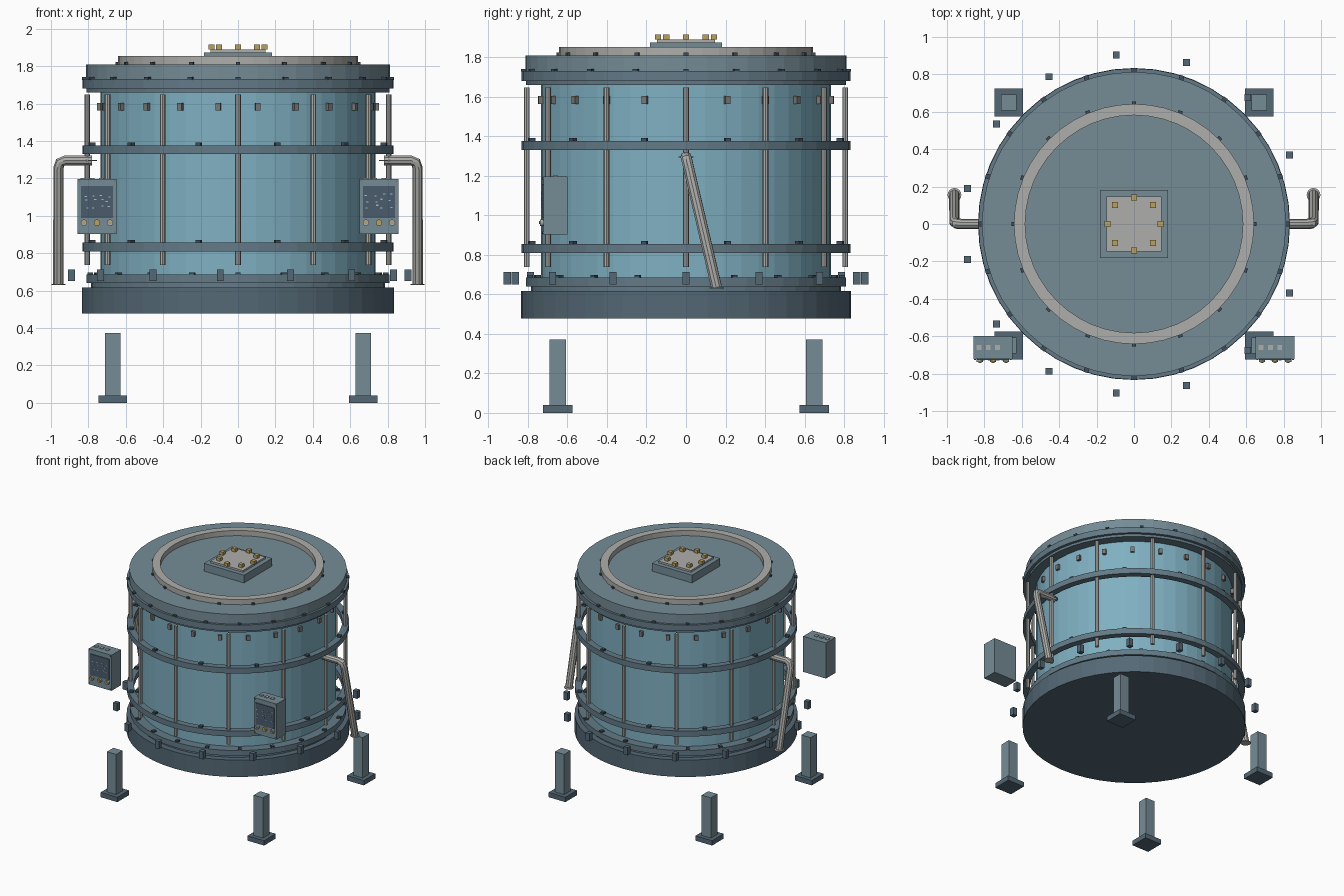
import bpy, bmesh, math, random
from mathutils import Matrix, Vector

if "Cube" in bpy.data.objects:
    bpy.data.objects.remove(bpy.data.objects["Cube"])


def material(name, rgb):
    m = bpy.data.materials.new(name)
    m.use_nodes = True
    linear = [((c + 0.055) / 1.055) ** 2.4 for c in rgb] + [1]
    m.diffuse_color = linear
    m.node_tree.nodes["Principled BSDF"].inputs["Base Color"].default_value = linear
    return m


BODY = material("tank blue", (0.50, 0.69, 0.76))
STEEL = material("blue grey steel", (0.46, 0.55, 0.59))
BAND = material("band steel", (0.39, 0.48, 0.53))
DARK = material("dark steel", (0.33, 0.41, 0.46))
BOLT = material("bolt dark", (0.24, 0.30, 0.35))
GREY = material("light grey metal", (0.68, 0.68, 0.67))
BROWN = material("warm grey", (0.48, 0.47, 0.46))
GOLD = material("brass", (0.74, 0.63, 0.37))
SCREEN = material("screen slate", (0.29, 0.36, 0.42))
LIGHT = material("indicator blue", (0.62, 0.76, 0.82))


def finish(name, bm, mat):
    mesh = bpy.data.meshes.new(name)
    bmesh.ops.recalc_face_normals(bm, faces=bm.faces)
    bm.to_mesh(mesh)
    bm.free()
    mesh.materials.append(mat)
    ob = bpy.data.objects.new(name, mesh)
    bpy.context.scene.collection.objects.link(ob)
    return ob


def boxes(name, mat, centres, size):
    bm = bmesh.new()
    for c in centres:
        bmesh.ops.create_cube(bm, size=1, matrix=Matrix.Translation(c) @ Matrix.Diagonal((*size, 1)))
    return finish(name, bm, mat)


def turned_boxes(name, mat, r, z, count, size, start=0):
    # size is radial, tangential, vertical
    bm = bmesh.new()
    for i in range(count):
        turn = Matrix.Rotation(start + math.tau * i / count, 4, "Z")
        bmesh.ops.create_cube(bm, size=1, matrix=turn @ Matrix.Translation((r, 0, z)) @ Matrix.Diagonal((*size, 1)))
    return finish(name, bm, mat)


def cylinders(name, mat, centres, r, h, sides=12, axis="Z"):
    bm = bmesh.new()
    tilt = Matrix.Rotation(math.pi / 2, 4, "X") if axis == "Y" else Matrix()
    for c in centres:
        bmesh.ops.create_cone(bm, cap_ends=True, segments=sides, radius1=r, radius2=r, depth=h,
                              matrix=Matrix.Translation(c) @ tilt)
    return finish(name, bm, mat)


def circle(r, z, count, start=0):
    return [Vector((r * math.cos(start + math.tau * i / count), r * math.sin(start + math.tau * i / count), z))
            for i in range(count)]


def drum(name, mat, r, z0, z1):
    return cylinders(name, mat, [(0, 0, (z0 + z1) / 2)], r, z1 - z0, 48)


def ring(name, mat, inner, outer, z0, z1, sides=48):
    bm = bmesh.new()
    profile = [(inner, z0), (outer, z0), (outer, z1), (inner, z1)]
    loops = [[bm.verts.new(p) for p in circle(r, z, sides)] for r, z in profile]
    for a, b in zip(loops, loops[1:] + loops[:1]):
        for i in range(sides):
            j = (i + 1) % sides
            bm.faces.new((a[i], a[j], b[j], b[i]))
    return finish(name, bm, mat)


# Tank, base and lid
drum("base", DARK, 0.834, 0.478, 0.617)
drum("base_neck", BAND, 0.785, 0.617, 0.645)
drum("lower_flange", BAND, 0.81, 0.64, 0.685)
drum("tank_body", BODY, 0.735, 0.68, 1.68)
drum("upper_neck", BAND, 0.81, 1.66, 1.685)
drum("upper_flange", BAND, 0.832, 1.68, 1.73)
drum("lid", STEEL, 0.813, 1.73, 1.81)
ring("lid_ring", GREY, 0.582, 0.642, 1.80, 1.853)

# Bands with bolts on their upper edges
half_step = math.pi / 12
for label, z in (("lower", 0.833), ("middle", 1.353)):
    ring(label + "_band", BAND, 0.78, 0.832, z - 0.023, z + 0.023)
    turned_boxes(label + "_band_bolts", BOLT, 0.808, z + 0.03, 12, (0.03, 0.028, 0.015), half_step)
turned_boxes("lower_flange_bolts", BOLT, 0.79, 0.69, 20, (0.03, 0.026, 0.014))
turned_boxes("upper_flange_bolts", BOLT, 0.82, 1.734, 20, (0.03, 0.026, 0.014))
turned_boxes("lid_ring_bolts", BOLT, 0.645, 1.816, 16, (0.02, 0.024, 0.014))

# Upright rods, tabs and clamp blocks around the tank
cylinders("upright_rods", GREY, circle(0.806, 1.193, 12), 0.015, 0.91, 8)
turned_boxes("wall_tabs", BROWN, 0.74, 1.583, 22, (0.03, 0.028, 0.04))
boxes("clamp_blocks", DARK, circle(0.909, 0.682, 15), (0.037, 0.037, 0.063))

# Hatch on the lid
boxes("hatch_base", STEEL, [(0, 0, 1.84)], (0.366, 0.366, 0.068))
boxes("hatch_plate", GREY, [(0, 0, 1.881)], (0.294, 0.294, 0.016))
boxes("hatch_bolts", GOLD, circle(0.142, 1.903, 8), (0.032, 0.032, 0.026))

# Legs
corners = [(x, y) for x in (-0.67, 0.67) for y in (-0.65, 0.65)]
boxes("leg_feet", DARK, [(x, y, 0.02) for x, y in corners], (0.152, 0.15, 0.04))
boxes("leg_posts", STEEL, [(x, y, 0.206) for x, y in corners], (0.084, 0.084, 0.332))

random.seed(4)
for side, s in (("left", 1), ("right", -1)):
    # Bent pipe with thin end flanges
    path = [(0.78, 0, 1.295), (0.925, 0, 1.295), (0.951, 0.003, 1.285), (0.96, 0.01, 1.255), (0.96, 0.155, 0.635)]
    curve = bpy.data.curves.new(side + "_pipe", "CURVE")
    curve.dimensions = "3D"
    curve.bevel_depth = 0.028
    curve.bevel_resolution = 3
    curve.use_fill_caps = True
    spline = curve.splines.new("POLY")
    spline.points.add(len(path) - 1)
    for point, (x, y, z) in zip(spline.points, path):
        point.co = (s * x, y, z, 1)
    curve.materials.append(GREY)
    pipe = bpy.data.objects.new(side + "_pipe", curve)
    bpy.context.scene.collection.objects.link(pipe)
    bpy.ops.object.select_all(action="DESELECT")
    pipe.select_set(True)
    bpy.context.view_layer.objects.active = pipe
    bpy.ops.object.convert(target="MESH")
    bpy.ops.object.shade_smooth_by_angle()
    cylinders(side + "_pipe_flanges", GREY, [(s * 0.79, 0, 1.295), (s * 0.96, 0.155, 0.632)], 0.037, 0.006, 16)

    # Control box with screen, lights, knobs, buttons and screws
    cx, front = s * 0.754, -0.722
    boxes(side + "_control_box", STEEL, [(cx, -0.661, 1.049)], (0.208, 0.122, 0.294))
    boxes(side + "_screen", SCREEN, [(cx, front - 0.002, 1.073)], (0.172, 0.008, 0.172))
    dots = [(cx - 0.06 + 0.04 * i + random.uniform(-0.012, 0.012), front - 0.007,
             1.05 + 0.03 * j + random.uniform(-0.01, 0.01)) for i in range(4) for j in range(3)]
    boxes(side + "_screen_lights", LIGHT, dots, (0.012, 0.004, 0.006))
    knobs = [(cx + dx, front - 0.007, 0.963) for dx in (-0.07, 0, 0.07)]
    cylinders(side + "_outer_knobs", GREY, knobs[::2], 0.017, 0.018, 12, "Y")
    cylinders(side + "_centre_knob", GOLD, knobs[1:2], 0.017, 0.018, 12, "Y")
    cylinders(side + "_knob_caps", GOLD, [(x, front - 0.018, z) for x, y, z in knobs], 0.008, 0.006, 8, "Y")
    boxes(side + "_top_buttons", GREY, [(cx + dx, -0.661, 1.198) for dx in (-0.075, -0.025, 0.025)],
          (0.026, 0.026, 0.008))
    screws = [(cx + dx, front - 0.001, z) for dx in (-0.095, 0.095) for z in (0.912, 1.186)]
    cylinders(side + "_screws", BROWN, screws, 0.006, 0.008, 6, "Y")
